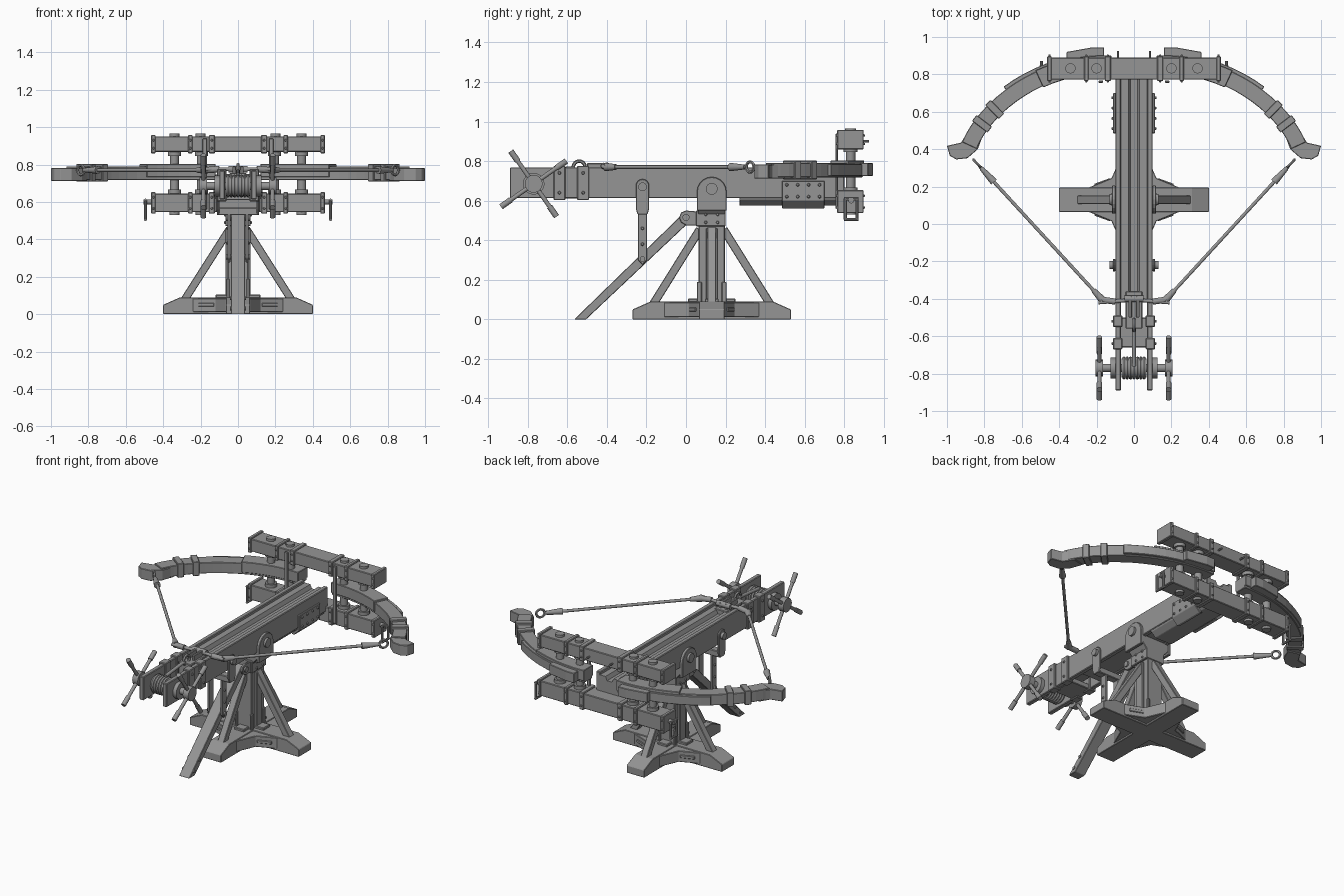
import bpy, bmesh, math
from mathutils import Vector, Matrix
from mathutils.geometry import interpolate_bezier

cube = bpy.data.objects.get("Cube")
if cube:
    bpy.data.objects.remove(cube, do_unlink=True)

GREY = (0.3, 0.3, 0.3, 1)
mat = bpy.data.materials.new("weathered grey")
mat.use_nodes = True
mat.diffuse_color = GREY
mat.node_tree.nodes["Principled BSDF"].inputs["Base Color"].default_value = GREY
CY = 0.13  # centre of the pedestal
SIDES = ((1, "left"), (-1, "right"))


def finish(name, bm, bevel=0.0, smooth=False):
    bmesh.ops.recalc_face_normals(bm, faces=bm.faces)
    me = bpy.data.meshes.new(name)
    bm.to_mesh(me)
    bm.free()
    me.materials.append(mat)
    ob = bpy.data.objects.new(name, me)
    bpy.context.collection.objects.link(ob)
    if smooth:
        bpy.ops.object.select_all(action='DESELECT')
        ob.select_set(True)
        bpy.context.view_layer.objects.active = ob
        bpy.ops.object.shade_smooth_by_angle(angle=math.radians(40))
    if bevel:
        mod = ob.modifiers.new("edge", 'BEVEL')
        mod.width, mod.segments = bevel, 1
    return ob


def box(name, x, y, z, bevel=0.004):
    """Box from three (low, high) ranges."""
    bm = bmesh.new()
    bmesh.ops.create_cube(bm, size=1)
    for v in bm.verts:
        v.co = [(r[0] + r[1]) / 2 + c * abs(r[1] - r[0]) for r, c in zip((x, y, z), v.co)]
    return finish(name, bm, bevel)


def aim(a, b):
    a, b = Vector(a), Vector(b)
    return Matrix.Translation((a + b) / 2) @ (b - a).to_track_quat('Z', 'Y').to_matrix().to_4x4()


def rod(name, a, b, r, r2=None, n=14):
    bm = bmesh.new()
    bmesh.ops.create_cone(bm, cap_ends=True, segments=n, radius1=r, radius2=r if r2 is None else r2,
                          depth=(Vector(b) - Vector(a)).length, matrix=aim(a, b))
    return finish(name, bm, smooth=n > 8)


def beam(name, a, b, w, h, bevel=0.003):
    """Square timber running from a to b."""
    bm = bmesh.new()
    bmesh.ops.create_cube(bm, size=1)
    bm.transform(aim(a, b) @ Matrix.Diagonal((w, h, (Vector(b) - Vector(a)).length, 1)))
    return finish(name, bm, bevel)


def prism(name, pts, lo, hi, axis="z", bevel=0.003):
    """Flat outline extruded along an axis."""
    place = {"x": lambda p, d: (d, p[0], p[1]), "y": lambda p, d: (p[0], d, p[1]),
             "z": lambda p, d: (p[0], p[1], d)}[axis]
    bm = bmesh.new()
    f = bm.faces.new([bm.verts.new(place(p, lo)) for p in pts])
    ext = bmesh.ops.extrude_face_region(bm, geom=[f])
    move = Vector(place((0, 0), hi - lo))
    bmesh.ops.translate(bm, vec=move, verts=[v for v in ext["geom"] if isinstance(v, bmesh.types.BMVert)])
    return finish(name, bm, bevel)


def ring(name, c, major, minor, axis_a, axis_b):
    c, u, w = Vector(c), Vector(axis_a).normalized(), Vector(axis_b).normalized()
    bm = bmesh.new()
    rows = []
    for i in range(16):
        d = u * math.cos(i * math.tau / 16) + w * math.sin(i * math.tau / 16)
        rows.append([bm.verts.new(c + d * (major + minor * math.cos(k * math.tau / 6))
                                  + u.cross(w) * minor * math.sin(k * math.tau / 6)) for k in range(6)])
    for i in range(16):
        for k in range(6):
            j, m = (i + 1) % 16, (k + 1) % 6
            bm.faces.new((rows[i][k], rows[j][k], rows[j][m], rows[i][m]))
    return finish(name, bm, smooth=True)


def rivet(name, p, d, r=0.009):
    p = Vector(p)
    rod(name, p, p + Vector(d) * 0.008, r, r * 0.6, 8)


# Pedestal: crossed feet, corner webs, post and braces
foot = [(-.4, 0), (.4, 0), (.4, .05), (.31, .09), (-.31, .09), (-.4, .05)]
prism("foot_crosswise", foot, CY - .065, CY + .065, "y")
prism("foot_lengthwise", [(CY + p, q) for p, q in foot], -.065, .065, "x")
for sx, side in SIDES:
    for sy, end in ((1, "back"), (-1, "front")):
        web = [(.05, .05), (.25, .05), (.24, .066), (.12, .115), (.066, .24), (.05, .25)]
        prism(f"foot_web_{end}_{side}", [(sx * x, CY + sy * y) for x, y in web], .012, .085)
        beam(f"web_slot_{end}_{side}", (sx * .125, CY + sy * .106, .05), (sx * .21, CY + sy * .075, .05), .02, .02)
        box(f"post_corner_{end}_{side}", (sx * .045, sx * .062), (CY + sy * .05, CY + sy * .075), (.08, .19))
box("post", (-.055, .055), (CY - .066, CY + .066), (.05, .49))
for sx, side in SIDES:
    beam(f"brace_{side}", (sx * .29, CY, .07), (sx * .045, CY, .455), .045, .042)
    box(f"post_rib_{side}", (sx * .05, sx * .068), (CY - .03, CY + .03), (.08, .46))
    box(f"brace_shoe_{side}", (sx * .05, sx * .12), (CY - .035, CY + .035), (.08, .105))
for sy, end in ((1, "back"), (-1, "front")):
    beam(f"brace_{end}", (0, CY + sy * .30, .07), (0, CY + sy * .06, .455), .045, .042)
    box(f"brace_shoe_{end}", (-.035, .035), (CY + sy * .05, CY + sy * .12), (.08, .105))

# Swivel head, hinge and rear support leg
box("post_cap", (-.068, .068), (.05, .2), (.47, .55))
prism("yoke_base", [(-.065, .53), (.065, .53), (.118, .59), (.118, .62), (-.118, .62), (-.118, .59)], .06, .2, "y")
for s, side in SIDES:
    arch = [(.055, .55), (.205, .55)] + [(CY + .075 * math.cos(a), .645 + .075 * math.sin(a))
                                         for a in [i * math.pi / 10 for i in range(11)]]
    prism(f"yoke_cheek_{side}", arch, s * .098, s * .118, "x")
    rod(f"yoke_bolt_{side}", (s * .11, CY, .66), (s * .132, CY, .66), .03)
    prism(f"hinge_cheek_{side}", [(.06, .475), (.06, .545), (.0, .55), (-.025, .54), (-.035, .515), (-.025, .49), (0, .475)],
          s * .04, s * .055, "x")
    rod(f"hinge_bolt_{side}", (s * .03, 0, .515), (s * .065, 0, .515), .018)
    for y in (.1, .16):
        for z in (.49, .53):
            rivet(f"cap_rivet_{side}", (s * .066, y, z), (s, 0, 0))
prism("support_leg", [(-.565, 0), (-.505, 0), (.02, .495), (.02, .525), (0, .54), (-.02, .53)], -.038, .038, "x")
for y, z in ((-.515, .03), (-.46, .085)):
    rod("leg_peg", (-.043, y, z), (.043, y, z), .01, n=8)

# Hanging link between stock and leg
for s, side in SIDES:
    top = [(-.22 + .034 * math.cos(a), .675 + .034 * math.sin(a)) for a in [i * math.pi / 8 for i in range(9)]]
    prism(f"link_plate_{side}", [(-.254, .56), (-.245, .53), (-.195, .53), (-.186, .56)] + top, s * .1, s * .113, "x")
    rod(f"link_bolt_{side}", (s * .1, -.22, .67), (s * .13, -.22, .67), .022)
    prism(f"link_strap_{side}", [(-.243, .3), (-.22, .275), (-.197, .3), (-.197, .57), (-.243, .57)], s * .04, s * .056, "x")
    rod(f"link_peg_{side}", (s * .03, -.22, .305), (s * .065, -.22, .305), .014)
    for z in (.38, .46):
        rivet(f"strap_rivet_{side}", (s * .055, -.22, z), (s, 0, 0))
box("link_crosspiece", (-.112, .112), (-.245, -.195), (.53, .57))

# Stock with grooved slide, under-trough and side planks
groove = [(-.075, .62), (.075, .62), (.075, .75), (.03, .75), (.018, .725), (-.018, .725), (-.03, .75), (-.075, .75)]
prism("stock_slide", groove, -.4, .8, "y", 0)
prism("stock_keel", [(-.095, .63), (-.095, .605), (-.06, .575), (.06, .575), (.095, .605), (.095, .63)], .27, .77, "y")
for s, side in SIDES:
    box(f"side_plank_{side}", (s * .07, s * .1), (-.89, .8), (.613, .768))
    for y in (-.64, -.52):
        box(f"plank_band_{side}", (s * .062, s * .112), (y - .03, y + .03), (.603, .776))
        for z in (.64, .74):
            rivet(f"band_rivet_{side}", (s * .111, y, z), (s, 0, 0))
    prism(f"keel_plate_{side}", [(s * .098, .7), (s * .112, .7), (s * .112, .6), (s * .07, .56), (s * .05, .565), (s * .098, .61)],
          .485, .7, "y")
    for i in range(4):
        for z in (.62, .68):
            rivet(f"keel_rivet_{side}", (s * .111, .51 + i * .055, z), (s, 0, 0))
box("plank_tie", (-.075, .075), (-.66, -.5), (.61, .645))

# Trigger block and claw
box("trigger_block", (-.045, .045), (-.56, -.36), (.665, .755))
for s, side in SIDES:
    box(f"claw_{side}", (s * .012, s * .03), (-.5, -.385), (.745, .79))
rod("claw_pin", (-.05, -.4, .775), (.05, -.4, .775), .018)
ring("claw_ring", (0, -.54, .77), .03, .009, (0, 1, 0), (0, 0, 1))
rod("draw_rope", (0, -.56, .765), (0, -.76, .745), .011)

# Winch with four-spoked handles
WY, WZ = -.77, .685
rod("winch_axle", (-.205, WY, WZ), (.205, WY, WZ), .022)
rod("winch_drum", (-.068, WY, WZ), (.068, WY, WZ), .052, n=20)
for i in range(7):
    ring("rope_coil", ((i - 3) * .018, WY, WZ), .053, .009, (0, 1, 0), (0, 0, 1))
for s, side in SIDES:
    rod(f"winch_hub_{side}", (s * .1, WY, WZ), (s * .125, WY, WZ), .055, n=16)
    rod(f"handle_hub_{side}", (s * .165, WY, WZ), (s * .205, WY, WZ), .045, n=16)
    for i in range(4):
        a = math.radians(35 + 90 * i)
        d = Vector((0, math.cos(a), math.sin(a)))
        c = Vector((s * .185, WY, WZ))
        rod(f"handle_spoke_{side}", c, c + d * .2, .011)
        rod(f"handle_grip_{side}", c + d * .14, c + d * .202, .015)

# Twin frame beams with bands, end caps and pillars
for name, lo, hi in (("upper", .867, .95), ("lower", .545, .645)):
    box(f"{name}_beam", (-.46, .46), (.772, .89), (lo, hi))
    for s, side in SIDES:
        for x, w in ((.452, .012), (.255, .012), (.14, .016)):
            box(f"{name}_band_{side}", (s * (x - w), s * (x + w)), (.764, .898), (lo - .008, hi + .008))
            for z in (lo + .02, hi - .02):
                for y, d in ((.765, -1), (.897, 1)):
                    rivet(f"{name}_rivet_{side}", (s * x, y, z), (0, d, 0), .007)
        for x in (.34, .2):
            rod(f"{name}_bolt_{side}", (s * x, .832, lo - .015), (s * x, .832, hi + .015), .028, n=10)
for s, side in SIDES:
    for x in (.34, .195):
        rod(f"pillar_{side}", (s * x, .832, .64), (s * x, .832, .87), .024)
        for z in (.645, .845):
            rod(f"pillar_collar_{side}", (s * x, .832, z), (s * x, .832, z + .022), .036)
    box(f"frame_strap_{side}", (s * .165, s * .19), (.755, .768), (.56, .94))
    rod(f"frame_pin_{side}", (s * .085, .88, .9), (s * .085, .925, .9), .006, n=8)
    rod(f"beam_peg_{side}", (s * .45, .835, .6), (s * .505, .835, .6), .014)
    for y in (.805, .865):
        rod(f"beam_handle_bar_{side}", (s * .495, y, .505), (s * .495, y, .61), .008, n=8)
    for z in (.505, .61):
        rod(f"beam_handle_end_{side}", (s * .495, .798, z), (s * .495, .872, z), .008, n=8)

# Curved bow arms, backing strips, clamps, tips and string
curve = interpolate_bezier(Vector((.12, .85)), Vector((.5, .87)), Vector((.8, .62)), Vector((.88, .42)), 17)
curve = [Vector(p[:2]) for p in curve]
tang = [(curve[min(i + 1, 16)] - curve[max(i - 1, 0)]).normalized() for i in range(17)]
norm = [Vector((-t.y, t.x)) for t in tang]


def strip(first, last, inner, outer):
    span = range(first, last)
    return [curve[i] + norm[i] * outer for i in span] + [curve[i] + norm[i] * inner for i in reversed(span)]


for s, side in SIDES:
    flip = lambda pts: [(s * p[0], p[1]) for p in pts]
    prism(f"bow_arm_{side}", flip(strip(0, 17, -.043, .043)), .718, .79)
    prism(f"bow_backing_{side}", flip(strip(1, 10, .04, .062)), .725, .785)
    prism(f"backing_end_{side}", flip([(.16, .89), (.16, .945), (.22, .945), (.36, .92), (.36, .88)]), .725, .79)
    prism(f"arm_sleeve_{side}", flip(strip(0, 7, -.05, .05)), .732, .803)
    for i in (11, 13):
        c, t = curve[i], tang[i] * .02
        n = norm[i] * .052
        prism(f"arm_clamp_{side}", flip([c + t + n, c + t - n, c - t - n, c - t + n]), .708, .802)
    tip = [(.805, .48), (.885, .5), (.925, .435), (1, .418), (.985, .365), (.95, .345), (.89, .352), (.835, .40)]
    prism(f"bow_tip_{side}", flip(tip), .712, .782)
    a, b = Vector((s * .85, .335, .77)), Vector((s * .17, -.405, .77))
    d = (b - a).normalized()
    ring(f"string_ring_{side}", a + d * .015, .026, .008, d, (0, 0, 1))
    rod(f"string_{side}", a + d * .04, b, .0095, n=10)
    rod(f"string_ferrule_{side}", a + d * .05, a + d * .15, .012, .021)
    rod(f"string_socket_{side}", b - d * .07, b, .014, .021)
    rod(f"string_hook_{side}", b, (s * .1, -.415, .775), .017)
    rod(f"string_middle_{side}", (s * .19, -.42, .775), (0, -.405, .775), .01)
